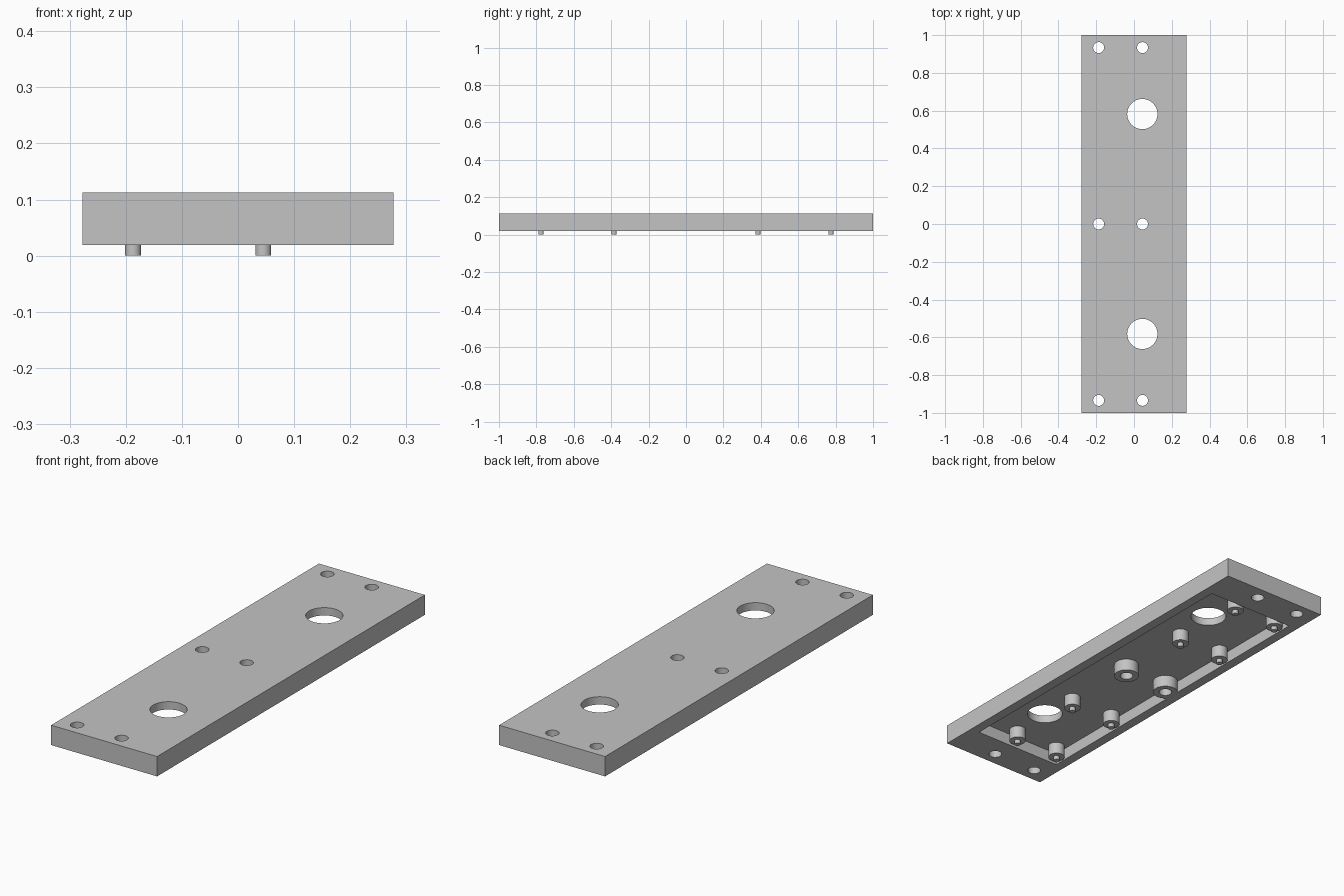
import bpy
import math

cube = bpy.data.objects.get("Cube")
if cube:
    bpy.data.objects.remove(cube, do_unlink=True)

# Main levels and the two columns that every hole and post sits on
BASE, FLOOR, TOP = 0.019, 0.076, 0.113
COLUMNS = {"left": 0.045, "right": -0.187}

grey = bpy.data.materials.new("light_grey")
grey.use_nodes = True
grey.diffuse_color = (0.55, 0.55, 0.55, 1)
grey.node_tree.nodes["Principled BSDF"].inputs["Base Color"].default_value = grey.diffuse_color


def finish(name):
    obj = bpy.context.object
    obj.name = name
    obj.data.materials.append(grey)
    return obj


def box(name, half_x, half_y, z0, z1):
    bpy.ops.mesh.primitive_cube_add(size=2, location=(0, 0, (z0 + z1) / 2))
    obj = finish(name)
    obj.scale = (half_x, half_y, (z1 - z0) / 2)
    bpy.ops.object.transform_apply(location=False, rotation=False, scale=True)
    return obj


def cylinder(name, x, y, radius, z0, z1):
    bpy.ops.mesh.primitive_cylinder_add(
        vertices=48, radius=radius, depth=z1 - z0, location=(x, y, (z0 + z1) / 2))
    return finish(name)


def smooth(obj):
    bpy.ops.object.select_all(action="DESELECT")
    obj.select_set(True)
    bpy.context.view_layer.objects.active = obj
    bpy.ops.object.shade_smooth_by_angle(angle=math.radians(30))


def combine(target, tool, operation):
    mod = target.modifiers.new(operation, "BOOLEAN")
    mod.operation = operation
    mod.solver = "EXACT"
    mod.object = tool
    bpy.context.view_layer.objects.active = target
    bpy.ops.object.modifier_apply(modifier=mod.name)
    bpy.data.objects.remove(tool, do_unlink=True)


# Plate hollowed from below
plate = box("cover_plate", 0.277, 1, BASE, TOP)
combine(plate, box("pocket_cutter", 0.23, 0.828, BASE - 0.05, FLOOR), "DIFFERENCE")

# Screw bosses in the middle of the pocket, flush with the rim
for x in COLUMNS.values():
    combine(plate, cylinder("screw_boss", x, 0, 0.056, BASE, FLOOR + 0.01), "UNION")

# Screw holes through the ends and the bosses
for x in COLUMNS.values():
    for y in (-0.934, 0, 0.934):
        combine(plate, cylinder("hole_cutter", x, y, 0.029, -0.1, 0.2), "DIFFERENCE")

# Two large openings
for y in (-0.582, 0.582):
    combine(plate, cylinder("opening_cutter", 0.044, y, 0.08, -0.1, 0.2), "DIFFERENCE")
smooth(plate)

# Support posts, each tipped with a thin locating pin
for side, x in COLUMNS.items():
    for number, y in enumerate((-0.775, -0.385, 0.385, 0.775), 1):
        smooth(cylinder(f"{side}_post_{number}", x, y, 0.037, BASE, FLOOR + 0.005))
        smooth(cylinder(f"{side}_pin_{number}", x, y, 0.0142, 0, BASE + 0.005))
